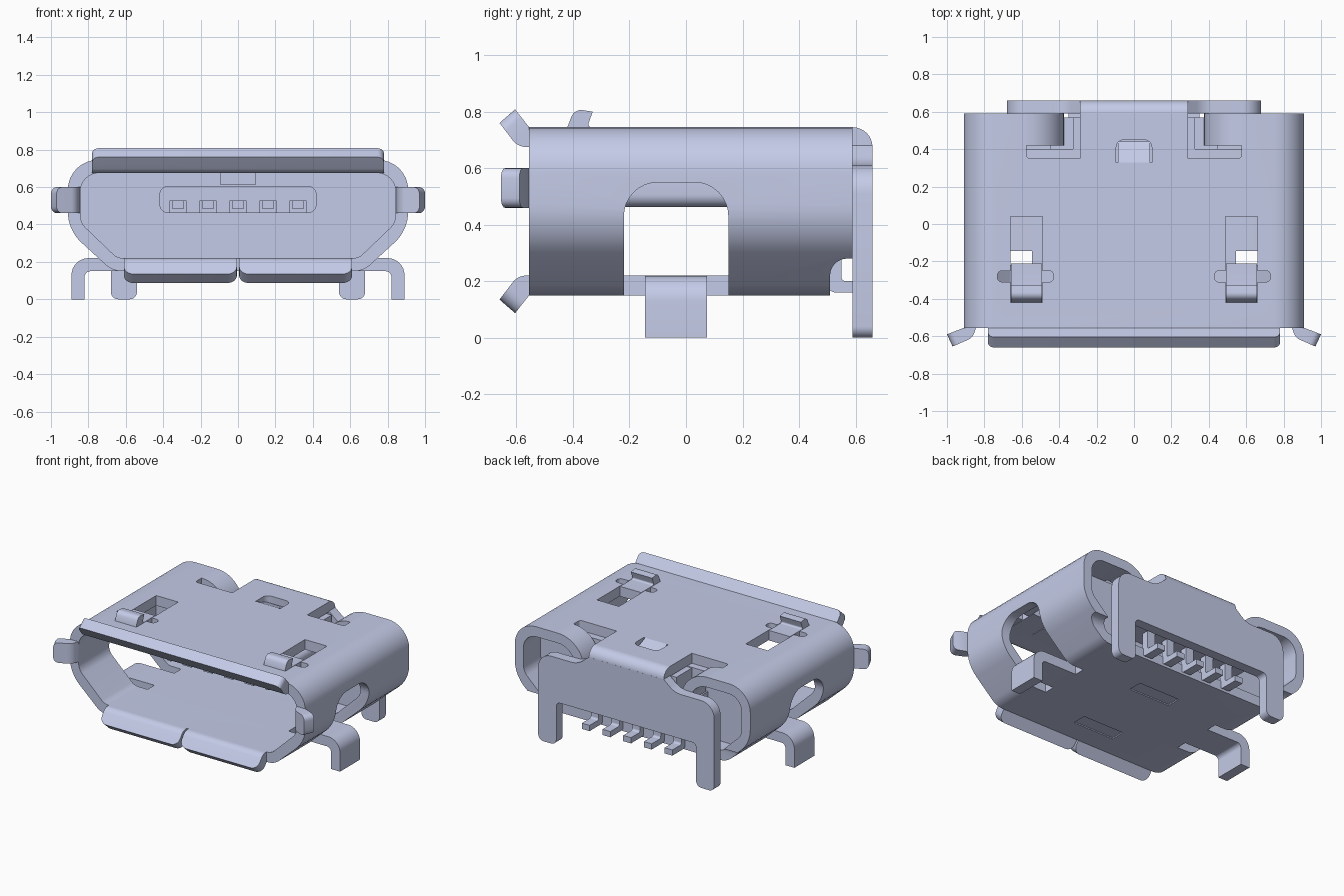
import bpy, bmesh, math
from mathutils import Vector

old = bpy.data.objects.get("Cube")
if old:
    bpy.data.objects.remove(old, do_unlink=True)

metal = bpy.data.materials.new("pale blue grey")
metal.use_nodes = True
COLOR = (0.59, 0.638, 0.855, 1.0)
metal.diffuse_color = COLOR
metal.node_tree.nodes["Principled BSDF"].inputs["Base Color"].default_value = COLOR


def rounded(pts, steps=8):
    """Outline in which a third number on a point rounds that corner."""
    out, n = [], len(pts)
    for i, p in enumerate(pts):
        c = Vector(p[:2])
        if len(p) < 3:
            out.append(c)
            continue
        a = (Vector(pts[i - 1][:2]) - c).normalized()
        b = (Vector(pts[(i + 1) % n][:2]) - c).normalized()
        w = math.sin(a.angle(b) / 2)
        p0, p2 = c + a * p[2], c + b * p[2]
        for k in range(steps + 1):
            t = k / steps
            f0, f1, f2 = (1 - t) ** 2, 2 * w * t * (1 - t), t * t
            out.append((p0 * f0 + c * f1 + p2 * f2) / (f0 + f1 + f2))
    return out


def prism(name, pts, axis, lo, hi, tip=None, tip_r=0.04):
    """Extrude an outline along an axis; tip names two points whose end edges are rounded."""
    place = {"x": lambda u, v, w: (w, u, v),
             "y": lambda u, v, w: (u, w, v),
             "z": lambda u, v, w: (u, v, w)}[axis]
    outline = rounded(pts)
    bm = bmesh.new()
    rings = [[bm.verts.new(place(p.x, p.y, w)) for p in outline] for w in (lo, hi)]
    n = len(outline)
    for ring in rings:
        bm.faces.new(ring)
    for i in range(n):
        j = (i + 1) % n
        bm.faces.new((rings[0][i], rings[0][j], rings[1][j], rings[1][i]))
    bmesh.ops.recalc_face_normals(bm, faces=bm.faces)
    if tip:
        edges = [bm.edges.get((r[tip[0]], r[tip[1]])) for r in rings]
        bmesh.ops.bevel(bm, geom=edges, offset=tip_r, segments=5, profile=0.5,
                        affect='EDGES')
    mesh = bpy.data.meshes.new(name)
    bm.to_mesh(mesh)
    bm.free()
    mesh.materials.append(metal)
    obj = bpy.data.objects.new(name, mesh)
    bpy.context.collection.objects.link(obj)
    return obj


def box(name, x, y, z):
    return prism(name, [(x[0], y[0]), (x[1], y[0]), (x[1], y[1]), (x[0], y[1])], "z", *z)


def flip(pts, s):
    return [(p[0] * s, *p[1:]) for p in pts]


def span(s, a, b):
    return sorted((s * a, s * b))


def cut(obj, cutters):
    for c in cutters:
        c.hide_render = True
        m = obj.modifiers.new("cut", 'BOOLEAN')
        m.operation, m.solver, m.object = 'DIFFERENCE', 'EXACT', c
    bpy.context.view_layer.update()
    dg = bpy.context.evaluated_depsgraph_get()
    mesh = bpy.data.meshes.new_from_object(obj.evaluated_get(dg))
    obj.modifiers.clear()
    obj.data = mesh
    for c in cutters:
        bpy.data.objects.remove(c, do_unlink=True)


def mirrored(half):
    return half + [(-p[0], *p[1:]) for p in reversed(half)]


SIDES = (("left", 1), ("right", -1))

# Shell: a folded tube with a trapezoid lower half
outer = mirrored([(0.91, 0.745, 0.16), (0.91, 0.37, 0.1), (0.67, 0.15, 0.05)])
inner = mirrored([(0.843, 0.675, 0.1), (0.843, 0.41, 0.04), (0.645, 0.22, 0.03)])
shell = prism("shell", outer, "y", -0.555, 0.59)
cutters = [prism("bore", inner, "y", -0.7, 0.7),
           prism("rear_notch", [(0.51, 0.05), (0.7, 0.05), (0.7, 0.28), (0.51, 0.28, 0.06)],
                 "x", -1, 1),
           prism("center_slot", [(-0.095, 0.33), (0.095, 0.33), (0.095, 0.45, 0.04),
                                 (-0.095, 0.45, 0.04)], "z", 0.66, 0.8)]
for y in (-0.35, 0.2):
    cutters.append(box("seam_recess", (-0.16, 0.16), (y - 0.05, y + 0.05), (0.1, 0.158)))
for side, s in SIDES:
    cutters += [
        prism("side_window", [(-0.22, 0.05), (0.15, 0.05), (0.15, 0.55, 0.12),
                              (-0.22, 0.55, 0.12)], "x", *span(s, 0.545, 1.1)),
        box("top_window", span(s, 0.49, 0.66), (-0.42, 0.04), (0.66, 0.8)),
        prism("cross_slot", flip([(0.43, -0.31, 0.025), (0.73, -0.31, 0.025),
                                  (0.73, -0.25, 0.025), (0.43, -0.25, 0.025)], s),
              "z", 0.66, 0.8),
        prism("rear_slot", flip([(0.29, 0.35), (0.575, 0.35, 0.02), (0.575, 0.7),
                                 (0.29, 0.7)], s), "z", 0.66, 0.8)]
cut(shell, cutters)

# Flared lips around the mouth
top_lip = [(-0.555, 0.675), (-0.555, 0.745), (-0.605, 0.808), (-0.66, 0.76),
           (-0.595, 0.675, 0.03)]
prism("top_lip", top_lip, "x", -0.78, 0.78, (2, 3), 0.035)
bottom_lip = [(y, 0.895 - z, *r) for y, z, *r in top_lip]
ear = [(0.845, -0.555), (0.91, -0.555), (1.0, -0.59), (0.97, -0.655), (0.862, -0.608, 0.03)]
leg = [(0.5, 0.22), (0.89, 0.22, 0.09), (0.89, 0), (0.82, 0), (0.82, 0.15, 0.03), (0.5, 0.15)]
spring = [(-0.21, 0.745), (-0.35, 0.745, 0.015), (-0.33, 0.8), (-0.395, 0.81, 0.03),
          (-0.42, 0.745), (-0.42, 0.675), (-0.21, 0.675)]
arc = [math.radians(90 + 9 * k) for k in range(11)]
curl = ([(0.575 + 0.2 * math.cos(a), 0.545 + 0.2 * math.sin(a)) for a in arc] +
        [(0.575 + 0.13 * math.cos(a), 0.545 + 0.13 * math.sin(a)) for a in reversed(arc)])
for side, s in SIDES:
    prism(side + "_bottom_lip", bottom_lip, "x", *span(s, 0.006, 0.61), (2, 3), 0.05)
    prism(side + "_ear", flip(ear, s), "z", 0.46, 0.6, (2, 3), 0.035)
    # Mounting leg, latch spring and curled rear tab
    prism(side + "_leg", flip(leg, s), "y", -0.145, 0.075)
    prism(side + "_latch_spring", spring, "x", *span(s, 0.493, 0.657))
    prism(side + "_curled_tab", flip(curl, s), "y", 0.42, 0.59)

# Small bent tab in the roof
prism("roof_tab", [(0.33, 0.745), (0.44, 0.7), (0.42, 0.63), (0.33, 0.675)], "x", -0.085, 0.085)

# Rear cover with two feet, folded down from the roof
prism("rear_cover", mirrored([(0.29, 0.68), (0.375, 0.61, 0.05), (0.68, 0.61, 0.1),
                              (0.68, 0, 0.04), (0.54, 0, 0.04), (0.54, 0.3, 0.03)]),
      "y", 0.59, 0.66)
prism("rear_cover_fold", [(0.59, 0.745), (0.66, 0.745, 0.07), (0.66, 0.66), (0.59, 0.66)],
      "x", -0.29, 0.29)

# Insulator: block, rear steps and contact tongue
prism("insulator", inner, "y", 0.3, 0.4)
box("insulator_rear_top", (-0.325, 0.325), (0.4, 0.57), (0.5, 0.67))
box("insulator_rear_base", (-0.45, 0.45), (0.4, 0.57), (0.33, 0.54))
box("insulator_key", (-0.095, 0.095), (0.26, 0.33), (0.615, 0.675))
tongue = prism("tongue", mirrored([(0.42, 0.605, 0.045), (0.42, 0.462, 0.045)]),
               "y", -0.22, 0.31)
columns = [-0.32 + 0.16 * i for i in range(5)]
cut(tongue, [box("groove", (x - 0.045, x + 0.045), (-0.3, 0.29), (0.4, 0.525))
             for x in columns])

# Five contacts, each with a bent solder tail
tail = [(0.5, 0.36), (0.5, 0.16, 0.03), (0.65, 0.16), (0.65, 0.2), (0.55, 0.2, 0.015),
        (0.55, 0.36)]
for i, x in enumerate(columns):
    box(f"contact_{i + 1}", (x - 0.032, x + 0.032), (-0.2, 0.31), (0.485, 0.53))
    prism(f"solder_tail_{i + 1}", tail, "x", x - 0.03, x + 0.03)

# Smooth the bends and keep the edges sharp
for obj in bpy.context.scene.objects:
    if obj.type == 'MESH' and metal.name in obj.data.materials:
        bpy.ops.object.select_all(action='DESELECT')
        obj.select_set(True)
        bpy.context.view_layer.objects.active = obj
        bpy.ops.object.shade_smooth_by_angle(angle=math.radians(30))
